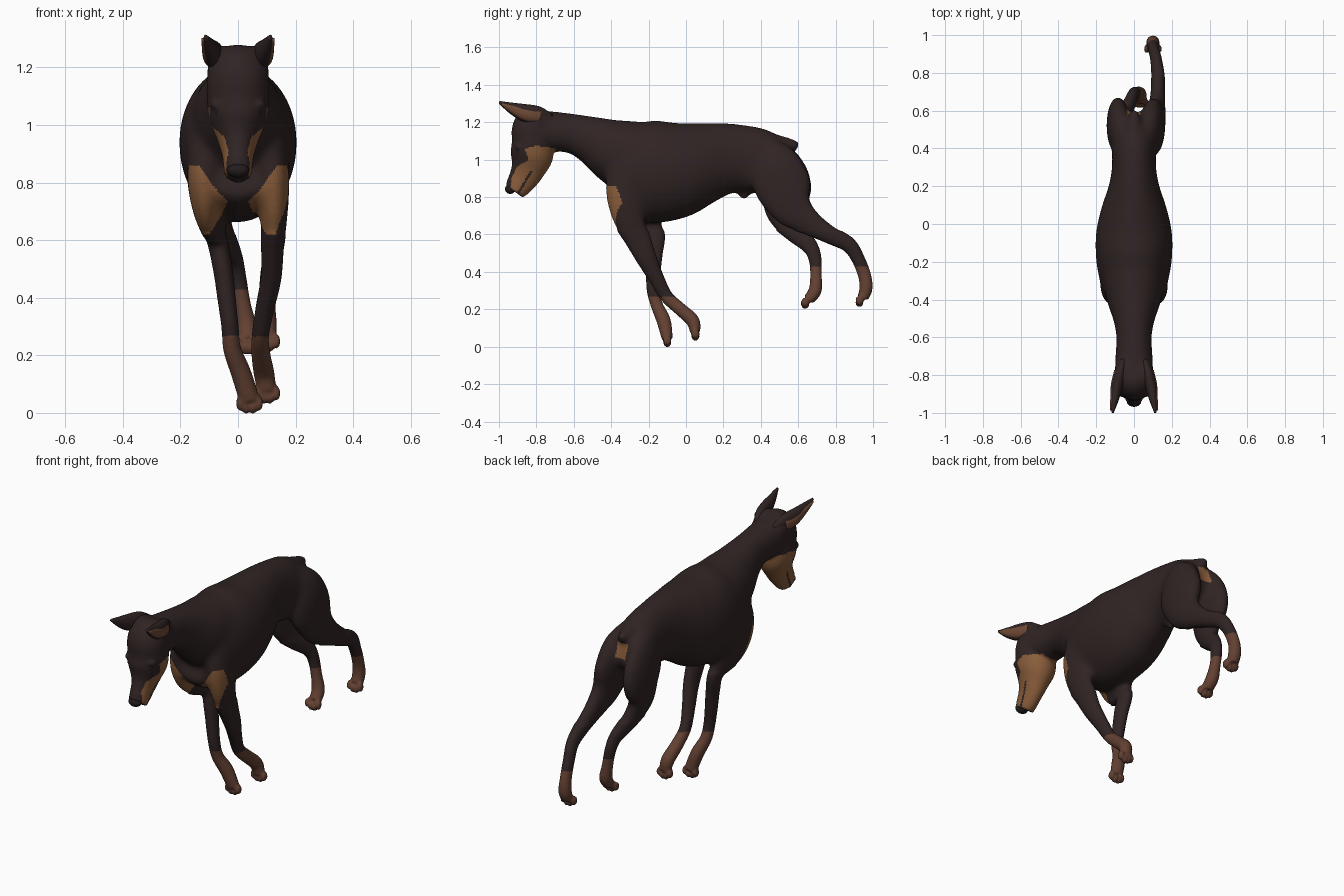
import bpy, bmesh, math
from mathutils import Vector, Matrix

old = bpy.data.objects.get("Cube")
if old:
    bpy.data.objects.remove(old, do_unlink=True)


def material(name, color):
    mat = bpy.data.materials.new(name)
    mat.use_nodes = True
    mat.diffuse_color = (*color, 1)
    shader = mat.node_tree.nodes["Principled BSDF"]
    shader.inputs["Base Color"].default_value = (*color, 1)
    shader.inputs["Roughness"].default_value = 0.8
    return mat


coat = material("dark coat", (0.03, 0.0175, 0.0175))
tan = material("tan markings", (0.25, 0.108, 0.043))
paw = material("brown paws", (0.125, 0.052, 0.032))
lining = material("ear lining brown", (0.16, 0.068, 0.036))
black = material("black nose", (0.018, 0.012, 0.012))


def spline(points, steps=5):
    """Catmull-Rom interpolation through rows of numbers."""
    rows = [Vector(p) for p in points]
    rows = [rows[0] * 2 - rows[1]] + rows + [rows[-1] * 2 - rows[-2]]
    out = []
    for a, b, c, d in zip(rows, rows[1:], rows[2:], rows[3:]):
        for i in range(steps):
            t = i / steps
            out.append((b * 2 + (c - a) * t + (a * 2 - b * 5 + c * 4 - d) * t * t
                        + (b * 3 - a - c * 3 + d) * t ** 3) / 2)
    return out + [rows[-2]]


def loft(bm, points, segments=32):
    """Tube of ellipses; each row is x, y, z, half width, half depth."""
    rows = spline(points)
    centers = [Vector(r[:3]) for r in rows]
    rings = []
    for i, (c, r) in enumerate(zip(centers, rows)):
        tangent = (centers[min(i + 1, len(rows) - 1)] - centers[max(i - 1, 0)]).normalized()
        side = Vector((1, 0, 0))
        side = (side - tangent * side.dot(tangent)).normalized()
        depth = tangent.cross(side)
        ring = []
        for k in range(segments):
            a = math.tau * k / segments
            ring.append(bm.verts.new(c + side * r[3] * math.cos(a) + depth * r[4] * math.sin(a)))
        rings.append(ring)
    for lower, upper in zip(rings, rings[1:]):
        for k in range(segments):
            n = (k + 1) % segments
            bm.faces.new((lower[k], lower[n], upper[n], upper[k]))
    bm.faces.new(rings[0][::-1])
    bm.faces.new(rings[-1])


def ball(bm, center, radii):
    place = Matrix.Translation(center) @ Matrix.Diagonal((*radii, 1))
    bmesh.ops.create_uvsphere(bm, u_segments=20, v_segments=12, radius=1, matrix=place)


def finish(bm, name, *mats):
    bmesh.ops.recalc_face_normals(bm, faces=bm.faces)
    mesh = bpy.data.meshes.new(name)
    bm.to_mesh(mesh)
    bm.free()
    for mat in mats:
        mesh.materials.append(mat)
    mesh.shade_smooth()
    obj = bpy.data.objects.new(name, mesh)
    bpy.context.collection.objects.link(obj)
    return obj


def inside(u, v, outline):
    hit = False
    for (a, b), (c, d) in zip(outline, outline[1:] + outline[:1]):
        if (b > v) != (d > v) and u < (c - a) * (v - b) / (d - b) + a:
            hit = not hit
    return hit


bm = bmesh.new()

# Torso: y, top, bottom, half width
torso = [(-.35, 1.2, .745, .165), (-.28, 1.21, .69, .186),
         (-.18, 1.211, .66, .202), (-.05, 1.207, .685, .202), (.08, 1.204, .755, .174),
         (.2, 1.199, .81, .135), (.3, 1.187, .825, .117), (.4, 1.168, .82, .117),
         (.5, 1.13, .85, .105), (.58, 1.08, .93, .075)]
loft(bm, [(0, y, (t + b) / 2, w, (t - b) / 2) for y, t, b, w in torso])
ball(bm, (0, .31, .81), (.02, .035, .03))

# Neck and tail stub
loft(bm, [(0, -.8, 1.155, .1, .11), (0, -.7, 1.15, .1, .108), (0, -.6, 1.138, .094, .108),
          (0, -.5, 1.103, .112, .132), (0, -.4, 1.055, .145, .17), (0, -.28, 1.005, .17, .21)])
loft(bm, [(0, .44, 1.1, .05, .045), (0, .53, 1.09, .037, .036), (0, .605, 1.072, .028, .027)])

# Skull, ear roots, brows and muzzle
ball(bm, (0, -.825, 1.145), (.113, .112, .138))
for s in (-1, 1):
    ball(bm, (s * .063, -.8, 1.215), (.046, .08, .066))
    ball(bm, (s * .06, -.888, 1.07), (.036, .028, .022))
loft(bm, [(0, -.82, 1.1, .11, .11), (0, -.825, 1.02, .1, .114), (0, -.845, .95, .072, .092),
          (0, -.87, .9, .056, .079), (0, -.9, .855, .05, .067), (0, -.918, .83, .048, .055)])

# Legs: each path runs from the body to the toes
left_front = [(.1, -.29, .98, .07, .12), (.117, -.325, .84, .063, .108), (.125, -.31, .7, .05, .09),
              (.12, -.26, .58, .04, .07), (.115, -.21, .47, .036, .055),
              (.095, -.16, .37, .033, .042), (.078, -.105, .27, .03, .035),
              (.08, -.03, .2, .033, .035), (.09, .035, .14, .036, .036), (.1, .05, .08, .033, .028)]
right_front = [(-.1, -.27, .98, .07, .12), (-.117, -.315, .84, .063, .115),
               (-.11, -.27, .72, .05, .11),
               (-.075, -.17, .61, .037, .058), (-.053, -.17, .5, .034, .046),
               (-.04, -.175, .4, .032, .04), (-.028, -.175, .3, .03, .035),
               (-.02, -.155, .22, .031, .033), (.01, -.12, .14, .035, .038), (.04, -.1, .045, .036, .03)]
left_hind = [(.06, .42, 1.05, .05, .09), (.085, .48, .96, .07, .14), (.1, .52, .85, .066, .155),
             (.115, .57, .74, .053, .115), (.125, .67, .66, .042, .07), (.127, .78, .595, .036, .05),
             (.117, .87, .545, .031, .042), (.105, .92, .47, .029, .036), (.1, .955, .38, .03, .035),
             (.1, .962, .31, .035, .035), (.1, .945, .26, .034, .03)]
right_hind = [(-.06, .42, 1.05, .05, .09), (-.075, .485, .96, .065, .14), (-.085, .53, .84, .06, .148),
              (-.08, .52, .72, .048, .1), (-.05, .58, .62, .039, .062), (-.015, .66, .54, .031, .044),
              (0, .69, .47, .029, .035), (.015, .695, .38, .029, .031), (.03, .69, .3, .035, .035),
              (.035, .655, .25, .034, .03)]
for leg, forward in ((left_front, 0), (right_front, 0), (left_hind, -.018), (right_hind, -.018)):
    loft(bm, leg)
    x, y, z = leg[-1][:3]
    for k in (-1.5, -.5, .5, 1.5):
        drop = .012 + .012 * (abs(k) < 1)
        ball(bm, (x + k * .023, y + forward, z - drop), (.0125, .023, .026))

# Fuse the parts into one smooth skin
body = finish(bm, "body", coat, tan, paw)
remesh = body.modifiers.new("fuse", "REMESH")
remesh.mode = "VOXEL"
remesh.voxel_size = 0.008
relax = body.modifiers.new("relax", "SMOOTH")
relax.iterations = 3
graph = bpy.context.evaluated_depsgraph_get()
skin = bpy.data.meshes.new_from_object(body.evaluated_get(graph))
body.modifiers.clear()
body.data = skin

# Blend the joints of the trunk more than the feet and face
bm = bmesh.new()
bm.from_mesh(skin)
trunk = [v for v in bm.verts if v.co.z > .62 and (v.co.y > -.7 or v.co.z > 1.1)]
for i in range(40):
    bmesh.ops.smooth_vert(bm, verts=trunk, factor=.5, use_axis_x=True, use_axis_y=True, use_axis_z=True)
bm.to_mesh(skin)
bm.free()
skin.materials.clear()
for mat in (coat, tan, paw):
    skin.materials.append(mat)
skin.shade_smooth()

# Markings on the cheeks, chest, feet and under the tail
cheek = [(-.935, .835), (-.935, .9), (-.9, .965), (-.84, 1.0), (-.86, 1.06), (-.8, 1.075),
         (-.7, 1.06), (-.68, 1.02), (-.74, .9), (-.83, .8), (-.87, .8)]
chest = [(.17, .86), (.13, .855), (.09, .79), (.036, .735), (.055, .69), (.1, .62),
         (.13, .62), (.16, .7), (.18, .78)]


def marking(c, normal):
    if c.y < -.65:
        mouth = abs(c.y + .89 - (c.z - .83) * .58) < .007 and c.z < .94
        bridge = abs(c.x) < .032 and normal.y < -.4
        return int(inside(c.y, c.z, cheek) and not mouth and not bridge)
    if c.y < -.37 + (.86 - c.z) * .33 and normal.y < .1 and inside(abs(c.x), c.z, chest):
        return 1
    if c.z < (.43 if c.y > .3 else .265):
        return 2
    return int(c.y > .5 and abs(c.x) < .035 and .96 < c.z < 1.045 and normal.y > .2)


for face in skin.polygons:
    face.material_index = marking(face.center, face.normal)

# Ears with brown linings, and eyes
ear = [(.055, -.72, 1.225, .015, .02), (.075, -.79, 1.24, .028, .045), (.09, -.86, 1.25, .03, .047),
       (.101, -.93, 1.275, .02, .031), (.113, -.998, 1.307, .006, .007)]
for s, side in ((1, "left"), (-1, "right")):
    bm = bmesh.new()
    loft(bm, [(s * x, y, z, w, d) for x, y, z, w, d in ear])
    finish(bm, side + "_ear", coat)
    bm = bmesh.new()
    loft(bm, [(s * (x + .01), y + .012, z - .009, w * .72, d * .75) for x, y, z, w, d in ear[1:]])
    finish(bm, side + "_ear_lining", lining)
    bm = bmesh.new()
    ball(bm, (s * .067, -.893, 1.04), (.013, .014, .011))
    finish(bm, side + "_eye", black)

# Nose
bm = bmesh.new()
ball(bm, (0, -.94, .843), (.038, .028, .026))
finish(bm, "nose", black)
